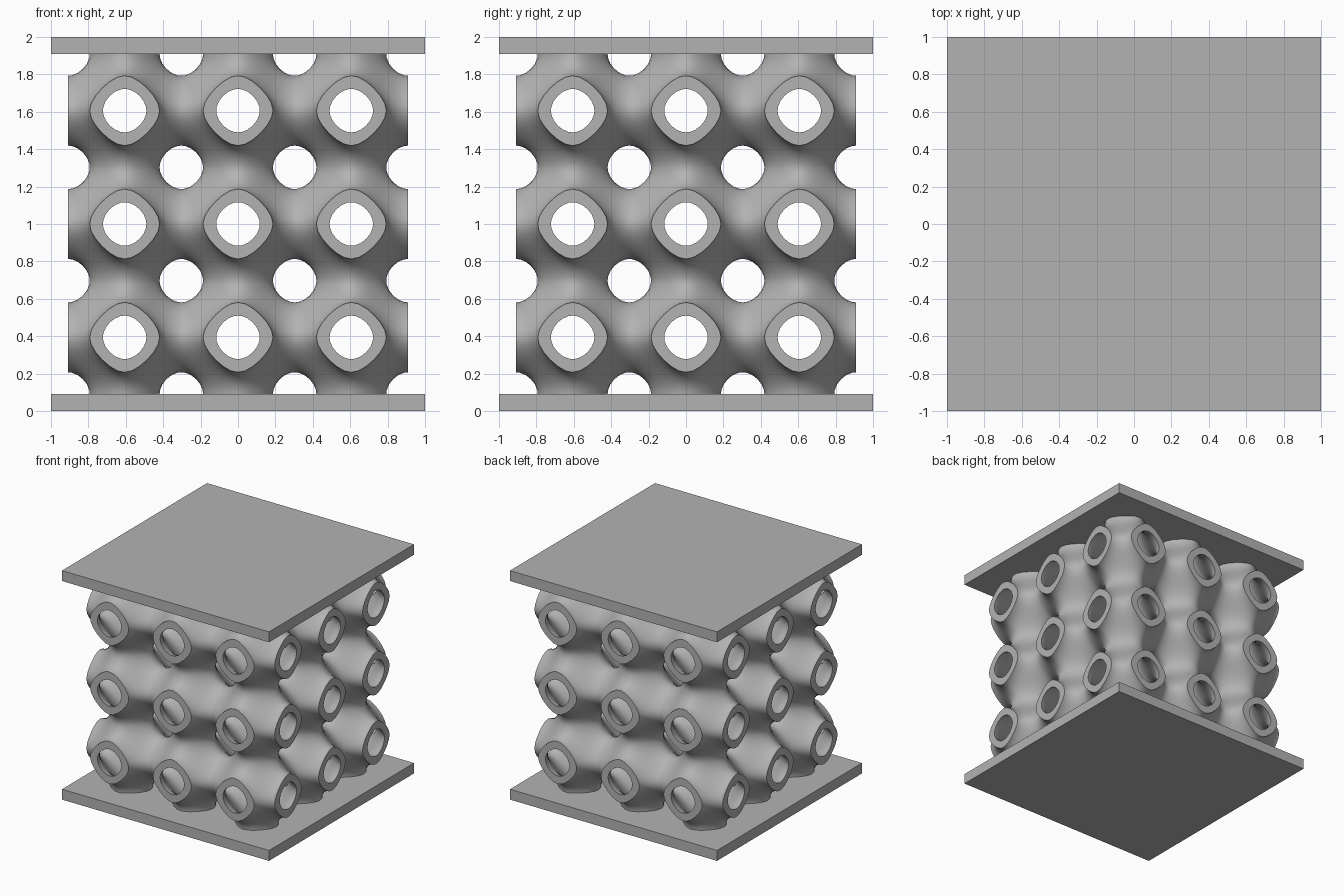
import bpy
import bmesh
from math import pi, sin, cos, radians
from itertools import product
from mathutils import Vector

CELL = 0.606      # lattice period
LEVEL = 0.358     # half thickness of the wall, in field units
STEPS = 6         # mesh steps along each patch edge
HALF = 1.5 * CELL

cube = bpy.data.objects.get("Cube")
if cube:
    bpy.data.objects.remove(cube)

grey = bpy.data.materials.new("plain grey")
grey.use_nodes = True
colour = (0.45, 0.45, 0.45, 1)
grey.diffuse_color = colour
grey.node_tree.nodes["Principled BSDF"].inputs["Base Color"].default_value = colour


def add_object(name, bm):
    mesh = bpy.data.meshes.new(name)
    bm.to_mesh(mesh)
    bm.free()
    mesh.materials.append(grey)
    obj = bpy.data.objects.new(name, mesh)
    bpy.context.collection.objects.link(obj)
    return obj


def settle(point, level):
    """Slide a point along the gradient onto cos x + cos y + cos z = level."""
    p = point.copy()
    for _ in range(12):
        grad = Vector([-sin(c) for c in p])
        p += grad * ((level - sum(cos(c) for c in p)) / grad.length_squared)
    return p


# One eighth of a cell: a hexagonal patch made of three quad grids
centre = Vector((pi, pi, pi)) / 2
grids = []
for k in range(3):
    a, b = Vector((pi / 2, 0, -pi / 2)), Vector((-pi / 2, pi / 2, 0))
    a = Vector([a[(i - k) % 3] for i in range(3)])
    b = Vector([b[(i - k) % 3] for i in range(3)])
    grids.append({(u, v): centre + (a * u + b * v) / STEPS
                  for u in range(STEPS + 1) for v in range(STEPS + 1)})
sheets = [[{key: settle(p, level) for key, p in grid.items()} for grid in grids]
          for level in (-LEVEL, LEVEL)]

# Repeat the patch over every eighth of the 3 x 3 x 3 cells
bm = bmesh.new()
for cell in product((-1, 0, 1), repeat=3):
    for side in product((-1, 1), repeat=3):
        for g, flat in enumerate(grids):
            layers = []
            for sheet in sheets:
                verts = {}
                for key, p in sheet[g].items():
                    pos = [cell[i] * CELL + side[i] * p[i] * CELL / (2 * pi) for i in range(3)]
                    verts[key] = bm.verts.new((pos[0], pos[1], pos[2] + 1))
                layers.append(verts)
                for u, v in product(range(STEPS), repeat=2):
                    bm.faces.new([verts[u, v], verts[u + 1, v],
                                  verts[u + 1, v + 1], verts[u, v + 1]])
            # Flat rims where the outermost tubes are cut open
            for s in range(STEPS):
                for k1, k2 in (((STEPS, s), (STEPS, s + 1)), ((s, STEPS), (s + 1, STEPS))):
                    if any(cell[i] * side[i] == 1 and min(flat[k1][i], flat[k2][i]) > pi - 1e-4
                           for i in range(3)):
                        bm.faces.new([layers[0][k1], layers[0][k2],
                                      layers[1][k2], layers[1][k1]])
bmesh.ops.remove_doubles(bm, verts=bm.verts, dist=0.0005)
bmesh.ops.recalc_face_normals(bm, faces=bm.faces)
lattice = add_object("lattice_core", bm)
bpy.ops.object.select_all(action="DESELECT")
lattice.select_set(True)
bpy.context.view_layer.objects.active = lattice
bpy.ops.object.shade_smooth_by_angle(angle=radians(40))

# Square plates closing the bottom and the top
thick = 1 - HALF
for name, z in (("bottom_plate", thick / 2), ("top_plate", 2 - thick / 2)):
    bm = bmesh.new()
    bmesh.ops.create_cube(bm, size=1)
    bmesh.ops.scale(bm, vec=(2, 2, thick), verts=bm.verts)
    bmesh.ops.translate(bm, vec=(0, 0, z), verts=bm.verts)
    add_object(name, bm)
